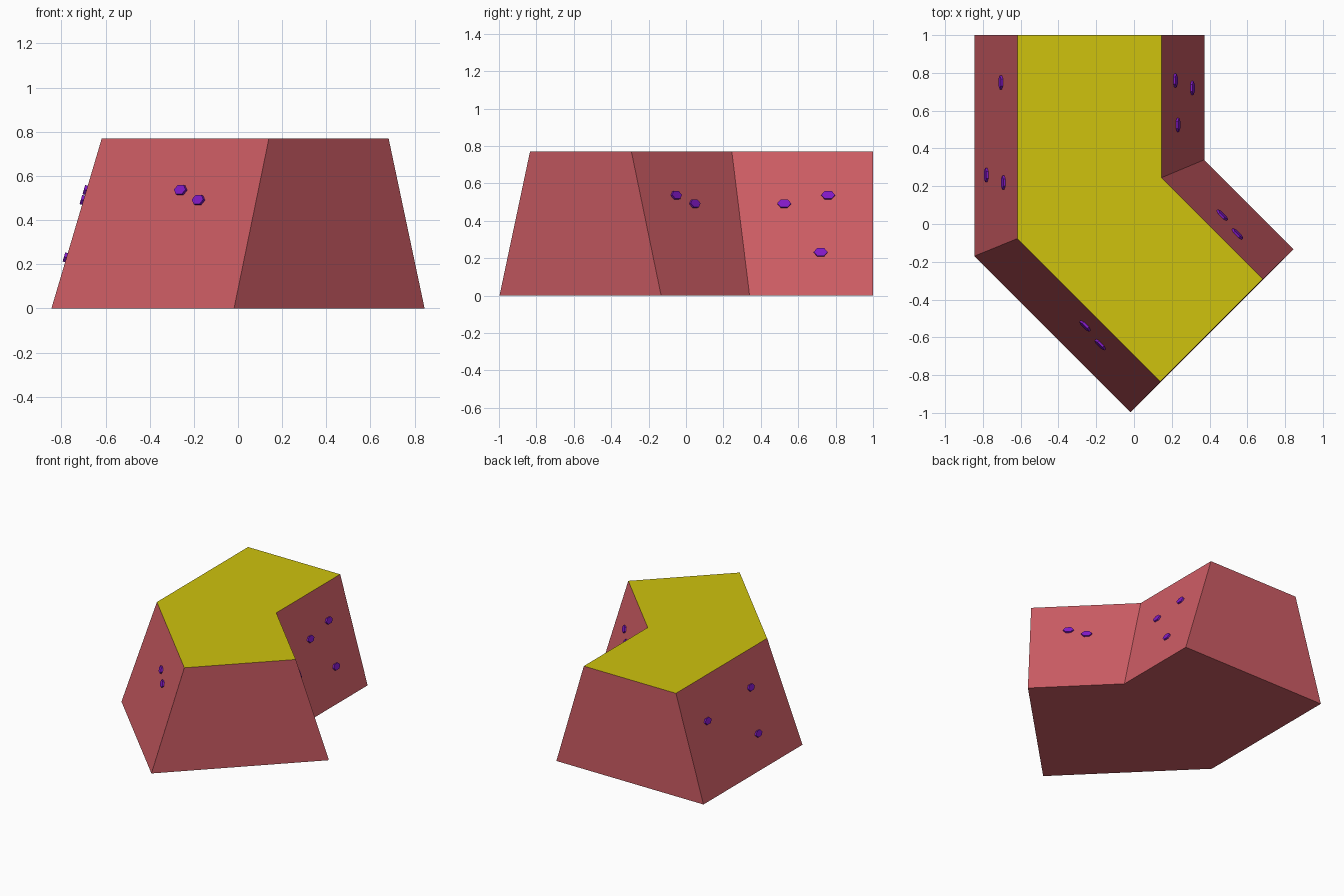
import bpy
from mathutils import Matrix, Vector

if "Cube" in bpy.data.objects:
    bpy.data.objects.remove(bpy.data.objects["Cube"])

H = 0.77


def material(name, color):
    m = bpy.data.materials.new(name)
    m.diffuse_color = (*color, 1)
    m.use_nodes = True
    m.node_tree.nodes["Principled BSDF"].inputs["Base Color"].default_value = m.diffuse_color
    return m


red = material("red", (0.62, 0.11, 0.13))
yellow = material("yellow", (0.62, 0.54, 0.004))
purple = material("purple", (0.23, 0.01, 0.58))

# Bent bar with trapezoid cross-section: outlines at the ground and at the top
base = [(-0.845, 1), (-0.845, -0.17), (-0.018, -0.997), (0.845, -0.133), (0.372, 0.34), (0.372, 1)]
top = [(-0.617, 1), (-0.617, -0.077), (0.14, -0.834), (0.682, -0.292), (0.145, 0.245), (0.145, 1)]
n = len(base)
verts = [(x, y, 0) for x, y in base] + [(x, y, H) for x, y in top]
faces = [tuple(reversed(range(n))), tuple(range(n, 2 * n))]
faces += [(i, (i + 1) % n, n + (i + 1) % n, n + i) for i in range(n)]
mesh = bpy.data.meshes.new("bent_block")
mesh.from_pydata(verts, [], faces)
mesh.materials.append(red)
mesh.materials.append(yellow)
mesh.polygons[1].material_index = 1
block = bpy.data.objects.new("bent_block", mesh)
bpy.context.collection.objects.link(block)


# Small flattened hexagonal studs lying on the sloped sides
def stud(name, side, x, y, z):
    a, b = (Vector((*base[i], 0)) for i in (side, side + 1))
    along = (b - a).normalized()
    up = (Vector((*top[side], H)) - a)
    up = (up - along * up.dot(along)).normalized()
    out = along.cross(up)
    # Slide the picked point onto the wall plane, horizontally
    p = a + along * (Vector((x, y, 0)) - a).dot(along) + up * (z / up.z)
    rot = Matrix((along, up, out)).transposed().to_4x4()
    bpy.ops.mesh.primitive_cylinder_add(vertices=6, radius=1, depth=1)
    o = bpy.context.object
    o.name = name
    o.data.transform(Matrix.Rotation(1.5708, 4, 'Z'))
    o.data.transform(Matrix.Diagonal((0.037, 0.025, 0.024, 1)))
    o.matrix_world = Matrix.Translation(p) @ rot
    o.data.materials.append(purple)


studs = {
    0: [(-0.695, 0.22, 0.535), (-0.705, 0.75, 0.49), (-0.785, 0.26, 0.23)],
    1: [(-0.26, -0.54, 0.535), (-0.18, -0.64, 0.49)],
    3: [(0.55, -0.05, 0.535), (0.47, 0.05, 0.49)],
    4: [(0.22, 0.76, 0.535), (0.23, 0.525, 0.49), (0.31, 0.72, 0.23)],
}
for side, points in studs.items():
    for k, p in enumerate(points):
        stud(f"stud_{side}_{k}", side, *p)
